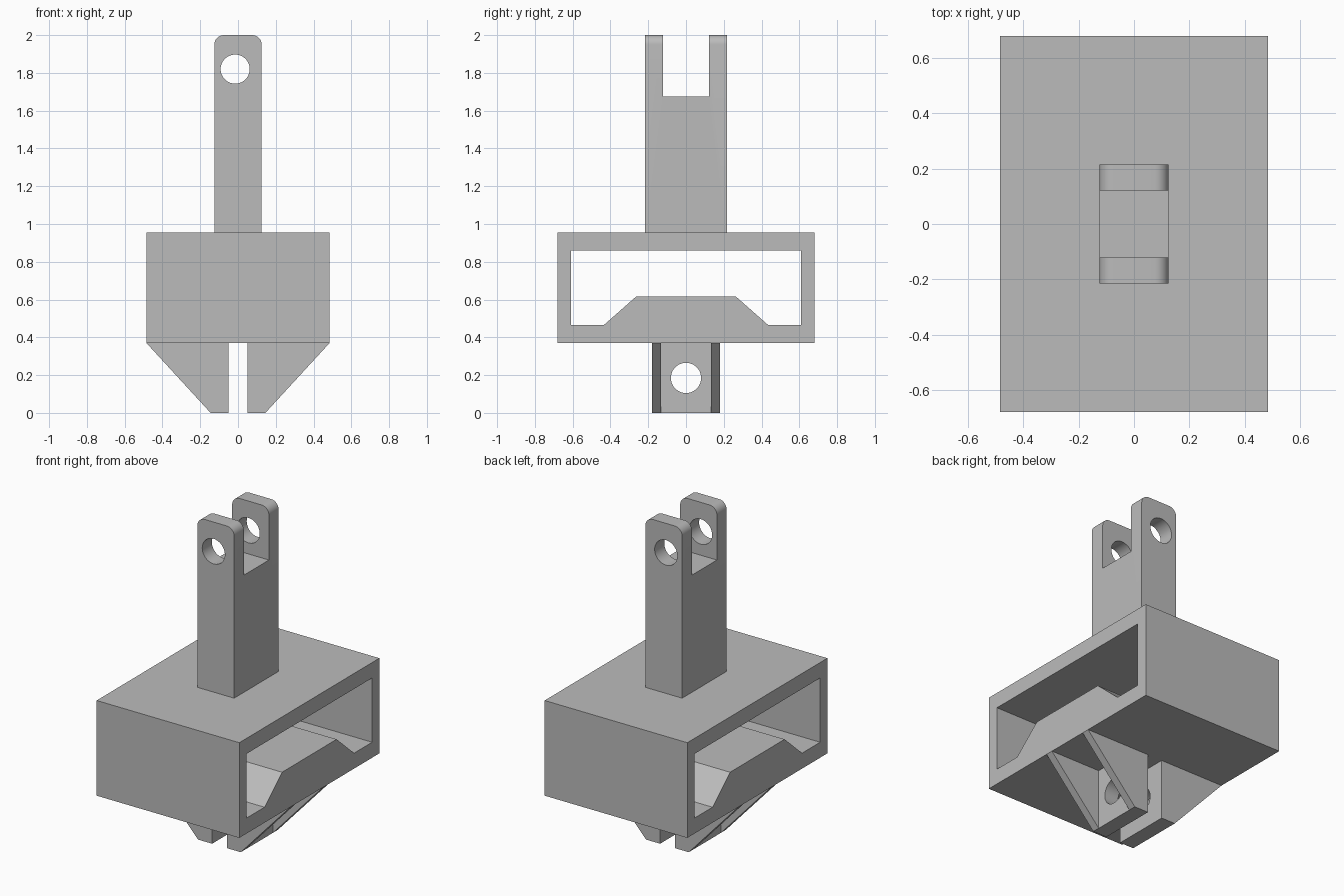
import bpy, bmesh, math
from mathutils import Vector

cube = bpy.data.objects.get("Cube")
if cube:
    bpy.data.objects.remove(cube, do_unlink=True)

GREY = (0.5, 0.5, 0.5, 1.0)
grey = bpy.data.materials.new("plain grey")
grey.use_nodes = True
grey.diffuse_color = GREY
grey.node_tree.nodes["Principled BSDF"].inputs["Base Color"].default_value = GREY


def prism(name, profile, axis, low, high):
    """Extrude a profile along x (points are y, z) or y (points are x, z)."""
    place = (lambda a, b, d: (d, a, b)) if axis == "x" else (lambda a, b, d: (a, d, b))
    bm = bmesh.new()
    face = bm.faces.new([bm.verts.new(place(a, b, low)) for a, b in profile])
    side = bmesh.ops.extrude_face_region(bm, geom=[face])
    moved = [v for v in side["geom"] if isinstance(v, bmesh.types.BMVert)]
    bmesh.ops.translate(bm, verts=moved, vec=Vector(place(0, 0, high - low)))
    bmesh.ops.recalc_face_normals(bm, faces=bm.faces)
    mesh = bpy.data.meshes.new(name)
    bm.to_mesh(mesh)
    bm.free()
    mesh.materials.append(grey)
    obj = bpy.data.objects.new(name, mesh)
    bpy.context.collection.objects.link(obj)
    return obj


def rect(a0, a1, b0, b1):
    return [(a0, b0), (a1, b0), (a1, b1), (a0, b1)]


def arc(a, b, radius, start, end, steps):
    angles = [math.radians(start + (end - start) * i / steps) for i in range(steps + 1)]
    return [(a + radius * math.cos(t), b + radius * math.sin(t)) for t in angles]


def circle(a, b, radius):
    return arc(a, b, radius, 0, 360, 48)[:-1]


def activate(obj):
    bpy.ops.object.select_all(action="DESELECT")
    obj.select_set(True)
    bpy.context.view_layer.objects.active = obj


def cut(obj, cutter):
    cutter.hide_render = True
    mod = obj.modifiers.new("cut", "BOOLEAN")
    mod.operation = "DIFFERENCE"
    mod.solver = "EXACT"
    mod.object = cutter
    activate(obj)
    bpy.ops.object.modifier_apply(modifier=mod.name)
    bpy.data.objects.remove(cutter, do_unlink=True)


# Hollow housing, with a raised ramp along the floor of its opening
housing = prism("housing", rect(-0.68, 0.68, 0.37, 0.955), "x", -0.485, 0.485)
opening = [(-0.61, 0.465), (-0.435, 0.465), (-0.265, 0.615), (0.265, 0.615),
           (0.435, 0.465), (0.61, 0.465), (0.61, 0.86), (-0.61, 0.86)]
cut(housing, prism("opening_cutter", opening, "x", -1, 1))

# Upright post with rounded top, fork slot and pin hole
outline = [(-0.125, 0.95), (0.125, 0.95)]
outline += arc(0.075, 1.95, 0.05, 0, 90, 8) + arc(-0.075, 1.95, 0.05, 90, 180, 8)
post = prism("fork_post", outline, "y", -0.216, 0.216)
cut(post, prism("slot_cutter", rect(-0.122, 0.122, 1.675, 3), "x", -1, 1))
cut(post, prism("pin_cutter", circle(-0.015, 1.82, 0.077), "y", -1, 1))

# Pair of lower lugs, each a plate with two sloping ribs and a pin hole
for side, s in (("left", 1), ("right", -1)):
    wedge = [(s * 0.05, 0), (s * 0.145, 0), (s * 0.485, 0.37), (s * 0.05, 0.37)]
    lug = prism(side + "_lug", wedge, "y", -0.18, 0.18)
    low, high = sorted((s * 0.145, s))
    cut(lug, prism("pocket_cutter", rect(-0.133, 0.133, -1, 1), "x", low, high))
    cut(lug, prism("lug_pin_cutter", circle(0, 0.185, 0.08), "x", -1, 1))

for obj in bpy.context.collection.objects:
    if obj.type == "MESH" and grey.name in obj.data.materials:
        activate(obj)
        bpy.ops.object.shade_smooth_by_angle(angle=math.radians(25))
